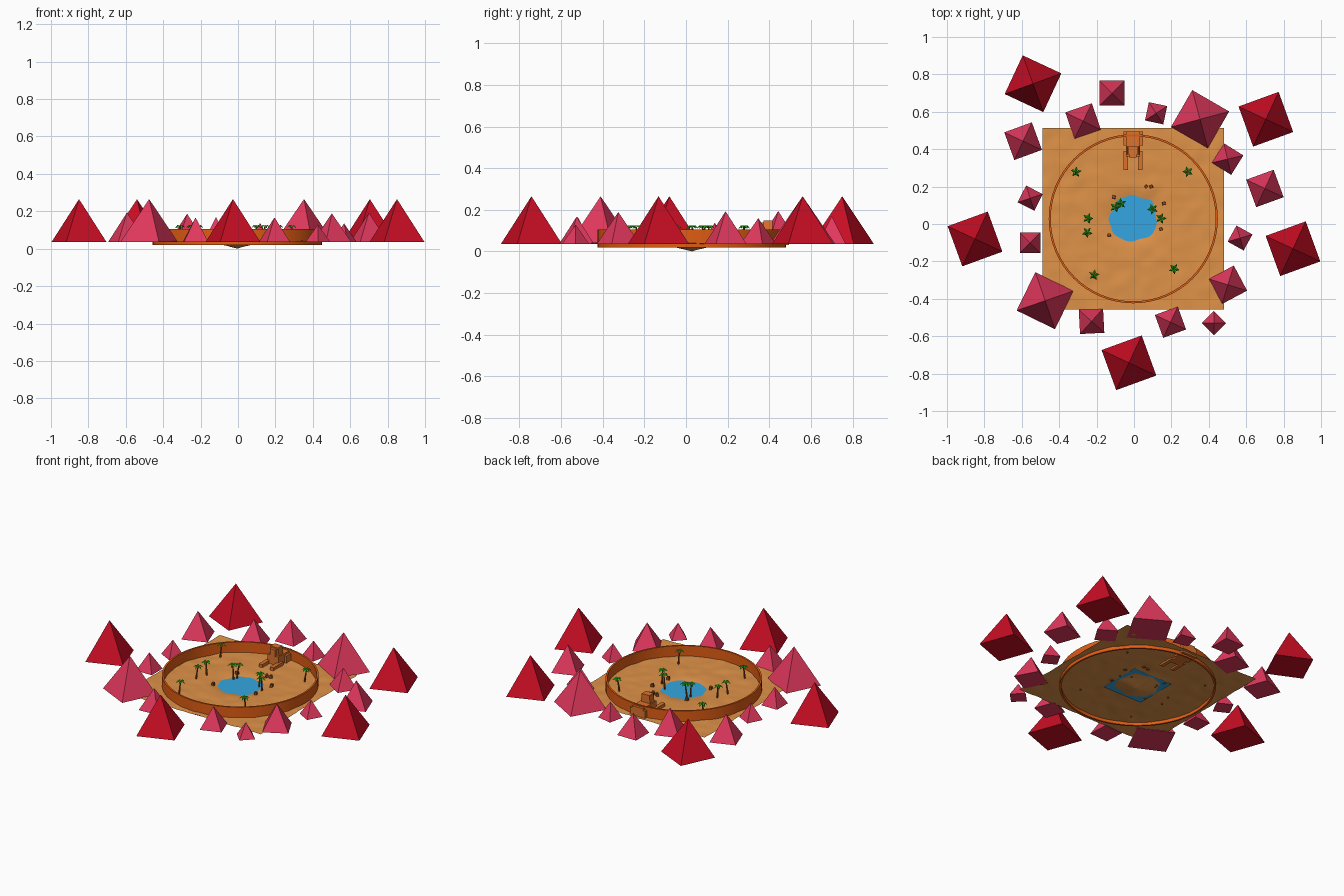
import bpy, bmesh, math, random
from mathutils import Vector, noise

if "Cube" in bpy.data.objects:
    bpy.data.objects.remove(bpy.data.objects["Cube"])

random.seed(4)


def mat(name, r, g, b):
    m = bpy.data.materials.new(name)
    m.diffuse_color = (r, g, b, 1)
    m.use_nodes = True
    m.node_tree.nodes["Principled BSDF"].inputs["Base Color"].default_value = m.diffuse_color
    return m


SAND = mat("sand", 0.74, 0.29, 0.065)
WALL = mat("orange_wall", 0.75, 0.11, 0.007)
STONE = mat("orange_stone", 0.72, 0.17, 0.025)
RED = mat("red", 0.58, 0.004, 0.017)
PINK = mat("pink", 0.76, 0.04, 0.11)
WATER = mat("water", 0.035, 0.38, 0.75)
LEAF = mat("leaf", 0.03, 0.55, 0.01)
BARK = mat("bark", 0.27, 0.07, 0.012)

CX, CY = -0.004, 0.028   # centre of the arena


def finish(name, bm, material, smooth=False):
    bmesh.ops.recalc_face_normals(bm, faces=bm.faces)
    me = bpy.data.meshes.new(name)
    bm.to_mesh(me)
    bm.free()
    me.materials.append(material)
    for p in me.polygons:
        p.use_smooth = smooth
    ob = bpy.data.objects.new(name, me)
    bpy.context.collection.objects.link(ob)
    return ob


def ground_z(x, y):
    r = math.hypot(x - CX, y - CY)
    wave = noise.noise(Vector((x * 14, y * 14, 3.0))) * 0.005
    pit = 0.04 * max(0, 1 - r / 0.2) ** 1.5
    return max(0.0, 0.040 + wave * min(1, 0.3 + r / 0.2) - pit)


# square sheet of wavy sand with a pit in the middle
bm = bmesh.new()
bmesh.ops.create_grid(bm, x_segments=48, y_segments=48, size=0.485)
for v in bm.verts:
    v.co.x += CX
    v.co.y += CY
    v.co.z = ground_z(v.co.x, v.co.y)
finish("sand_ground", bm, SAND, True)

# water sheet that shows only inside the pit
bm = bmesh.new()
bmesh.ops.create_grid(bm, x_segments=1, y_segments=1, size=0.14)
for v in bm.verts:
    v.co += Vector((CX, CY, 0.031))
finish("pond_water", bm, WATER)

# round wall
bm = bmesh.new()
N = 64
rings = []
for i in range(N):
    a = 2 * math.pi * i / N
    rings.append([bm.verts.new((CX + r * math.cos(a), CY + r * math.sin(a), z))
                  for r, z in ((0.452, 0.02), (0.452, 0.106), (0.441, 0.106), (0.441, 0.02))])
for i in range(N):
    p, q = rings[i], rings[(i + 1) % N]
    for k in range(4):
        bm.faces.new((p[k], q[k], q[(k + 1) % 4], p[(k + 1) % 4]))
wall = finish("round_wall", bm, WALL)
bpy.context.view_layer.objects.active = wall
wall.select_set(True)
bpy.ops.object.shade_smooth_by_angle()


# square pyramids: x, y, side, turn in degrees
def pyramid(name, x, y, side, turn, material):
    bm = bmesh.new()
    bmesh.ops.create_cone(bm, cap_ends=True, segments=4, radius1=side / math.sqrt(2),
                          radius2=0, depth=side)
    ob = finish(name, bm, material)
    ob.location = (x, y, 0.037 + side / 2)
    ob.rotation_euler.z = math.radians(turn)
    # align the cone's edges with the axes before turning
    v = ob.data.vertices[0].co
    ob.rotation_euler.z += math.radians(45) - math.atan2(v.y, v.x)


for x, y, t in ((-0.54, 0.75, -25), (0.705, 0.56, 20), (-0.85, -0.08, 20),
                (0.85, -0.132, 20), (-0.027, -0.742, 20)):
    pyramid("red_pyramid", x, y, 0.228, t, RED)
for x, y, s, t in ((0.353, 0.56, 0.228, -30), (-0.475, -0.41, 0.228, -26),
                   (-0.272, 0.55, 0.15, 19), (-0.118, 0.70, 0.133, 0),
                   (0.118, 0.592, 0.1, -12), (0.5, 0.347, 0.123, -32),
                   (0.70, 0.19, 0.156, 20), (-0.593, 0.443, 0.157, 20),
                   (-0.555, 0.138, 0.1, -27), (-0.555, -0.10, 0.11, 0),
                   (0.567, -0.075, 0.098, -29), (0.502, -0.325, 0.152, 28),
                   (0.427, -0.53, 0.092, 45), (0.195, -0.525, 0.13, 20),
                   (-0.227, -0.52, 0.13, 3)):
    pyramid("pink_pyramid", x, y, s, t, PINK)


# boxes given by their limits; top_x narrows the upper end
def box(name, x0, x1, y0, y1, z0, z1, material, top_x=1.0, turn=0):
    bm = bmesh.new()
    bmesh.ops.create_cube(bm, size=1)
    for v in bm.verts:
        k = top_x if v.co.z > 0 else 1
        v.co = Vector((v.co.x * (x1 - x0) * k, v.co.y * (y1 - y0), v.co.z * (z1 - z0)))
    ob = finish(name, bm, material)
    ob.location = ((x0 + x1) / 2, (y0 + y1) / 2, (z0 + z1) / 2)
    ob.rotation_euler.z = turn


# reclining stone statue
SX = -0.005
box("statue_body", SX - 0.038, SX + 0.038, 0.36, 0.495, 0.03, 0.098, STONE)
box("statue_headdress", SX - 0.035, SX + 0.035, 0.372, 0.415, 0.085, 0.148, STONE, 0.75)
box("statue_face", SX - 0.019, SX + 0.019, 0.355, 0.38, 0.095, 0.140, STONE)
for s in (-1, 1):
    c = SX + s * 0.039
    box("statue_paw", c - 0.012, c + 0.012, 0.29, 0.39, 0.03, 0.06, STONE)
    box("statue_haunch", c - 0.013, c + 0.013, 0.42, 0.495, 0.03, 0.085, STONE)


# palms: bent trunk and a star of five drooping leaves
def palm(x, y):
    lean = random.uniform(0, 6.28)
    d = Vector((math.cos(lean), math.sin(lean), 0)) * 0.012
    top = Vector((x, y, 0.118))
    base = Vector((x, y, ground_z(x, y) - 0.005)) - d
    bm = bmesh.new()
    prev = None
    for t in (0, 0.35, 0.7, 1):
        c = base.lerp(top, t) + d * 0.5 * t * (t - 1)
        ring = [bm.verts.new(c + (0.006 - 0.002 * t) * Vector((math.cos(k * math.pi / 3),
                math.sin(k * math.pi / 3), 0))) for k in range(6)]
        if prev:
            for k in range(6):
                bm.faces.new((prev[k], prev[(k + 1) % 6], ring[(k + 1) % 6], ring[k]))
        else:
            bm.faces.new(ring)
        prev = ring
    bm.faces.new(prev)
    finish("palm_trunk", bm, BARK)
    bm = bmesh.new()
    hub = top + Vector((0, 0, 0.006))
    for k in range(5):
        a = lean + k * 2 * math.pi / 5
        u = Vector((math.cos(a), math.sin(a), 0))
        w = Vector((-u.y, u.x, 0))
        up = Vector((0, 0, 1))
        c = bm.verts.new(hub)
        ridge = bm.verts.new(hub + u * 0.016 + up * 0.002)
        tip = bm.verts.new(hub + u * 0.030 - up * 0.014)
        for s in (-1, 1):
            side = bm.verts.new(hub + u * 0.014 + w * s * 0.008 - up * 0.004)
            bm.faces.new((c, side, ridge))
            bm.faces.new((side, tip, ridge))
    finish("palm_leaves", bm, LEAF)


for x, y in ((-0.31, 0.278), (0.288, 0.28), (-0.246, 0.03), (-0.25, -0.045),
             (-0.07, 0.11), (-0.10, 0.09), (0.10, 0.08), (0.144, 0.03),
             (0.214, -0.24), (-0.214, -0.272)):
    palm(x, y)

# small blocks around the pond
for x, y in ((0.064, 0.20), (0.092, 0.20), (0.16, 0.11), (-0.133, -0.06),
             (0.144, -0.027), (-0.107, 0.144)):
    z = ground_z(x, y)
    box("small_rock", x - 0.009, x + 0.009, y - 0.009, y + 0.009, z - 0.005, z + 0.018,
        BARK, 0.8, random.uniform(0, 1.5))
